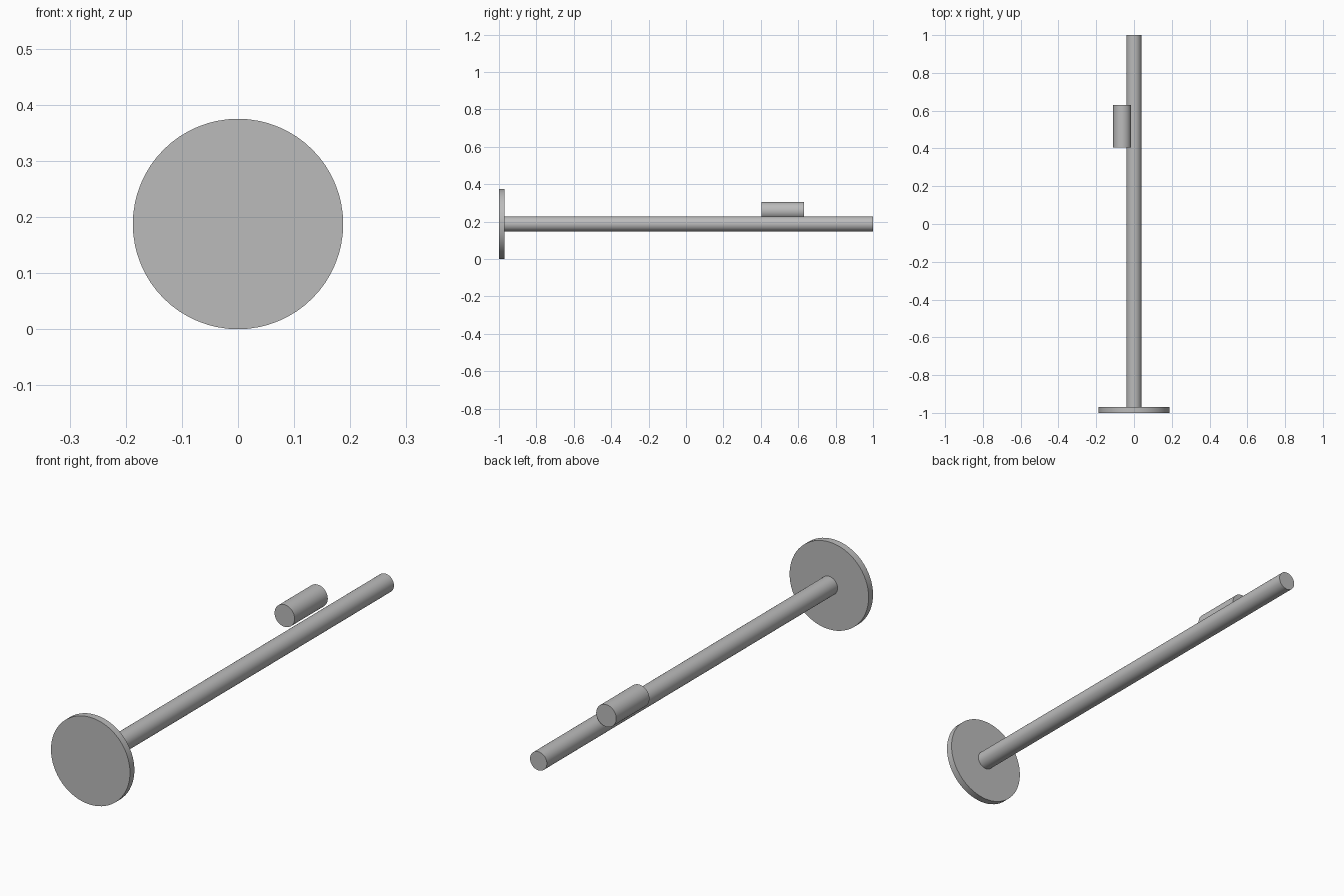
import bpy
import math

cube = bpy.data.objects.get("Cube")
if cube:
    bpy.data.objects.remove(cube, do_unlink=True)

grey = bpy.data.materials.new("plain grey")
grey.use_nodes = True
colour = (0.5, 0.5, 0.5, 1)
grey.diffuse_color = colour
grey.node_tree.nodes["Principled BSDF"].inputs["Base Color"].default_value = colour


def rod_along_y(name, radius, x, z, y_front, y_back):
    """Round, smooth-sided cylinder lying front to back."""
    bpy.ops.mesh.primitive_cylinder_add(
        vertices=64, radius=radius, depth=y_back - y_front,
        location=(x, (y_front + y_back) / 2, z),
        rotation=(math.pi / 2, 0, 0))
    part = bpy.context.object
    part.name = name
    part.data.materials.append(grey)
    bpy.ops.object.shade_smooth_by_angle(angle=math.radians(30))
    return part


AXIS = 0.1875  # height of the main axis

# Round end plate, long shaft and the small cylinder resting beside it
rod_along_y("end_disc", 0.1875, 0, AXIS, -1, -0.97)
rod_along_y("main_shaft", 0.04, 0, AXIS, -0.97, 1)
rod_along_y("side_cylinder", 0.0475, -0.0625, 0.2575, 0.405, 0.63)
